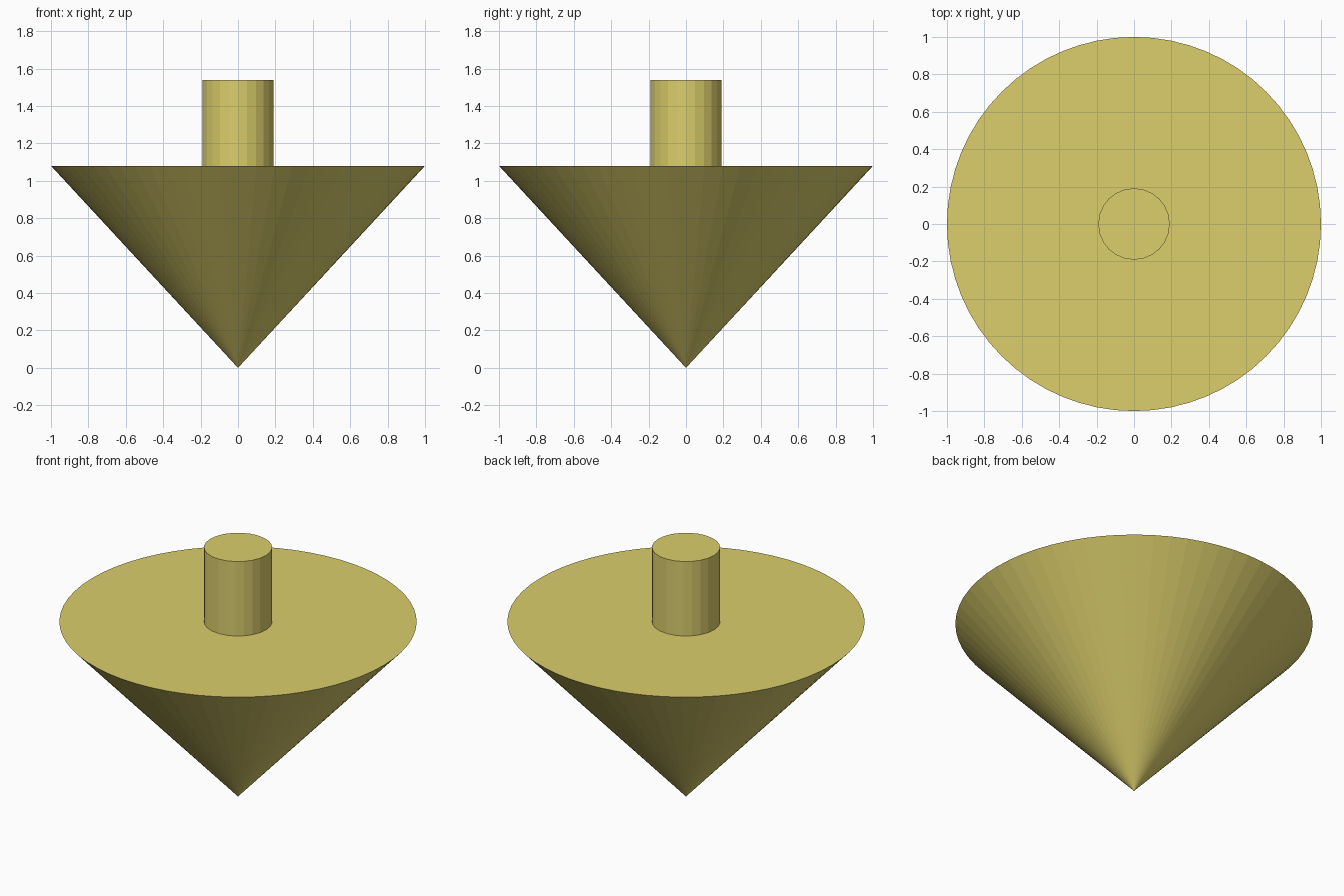
import bpy

if "Cube" in bpy.data.objects:
    bpy.data.objects.remove(bpy.data.objects["Cube"])

CONE_TOP = 1.08
STEM_TOP = 1.54

mat = bpy.data.materials.new("yellow")
mat.diffuse_color = (0.71, 0.62, 0.15, 1)
mat.use_nodes = True
mat.node_tree.nodes["Principled BSDF"].inputs["Base Color"].default_value = mat.diffuse_color


def finish(name):
    obj = bpy.context.object
    obj.name = name
    obj.data.materials.append(mat)


# Conical body, point down
bpy.ops.mesh.primitive_cone_add(vertices=64, radius1=0, radius2=1, depth=CONE_TOP,
                                location=(0, 0, CONE_TOP / 2))
finish("cone_body")

# Handle stem, sitting on the flat top
bpy.ops.mesh.primitive_cylinder_add(vertices=24, radius=0.191, depth=STEM_TOP - CONE_TOP,
                                    location=(0, 0, (STEM_TOP + CONE_TOP) / 2))
finish("handle_stem")
